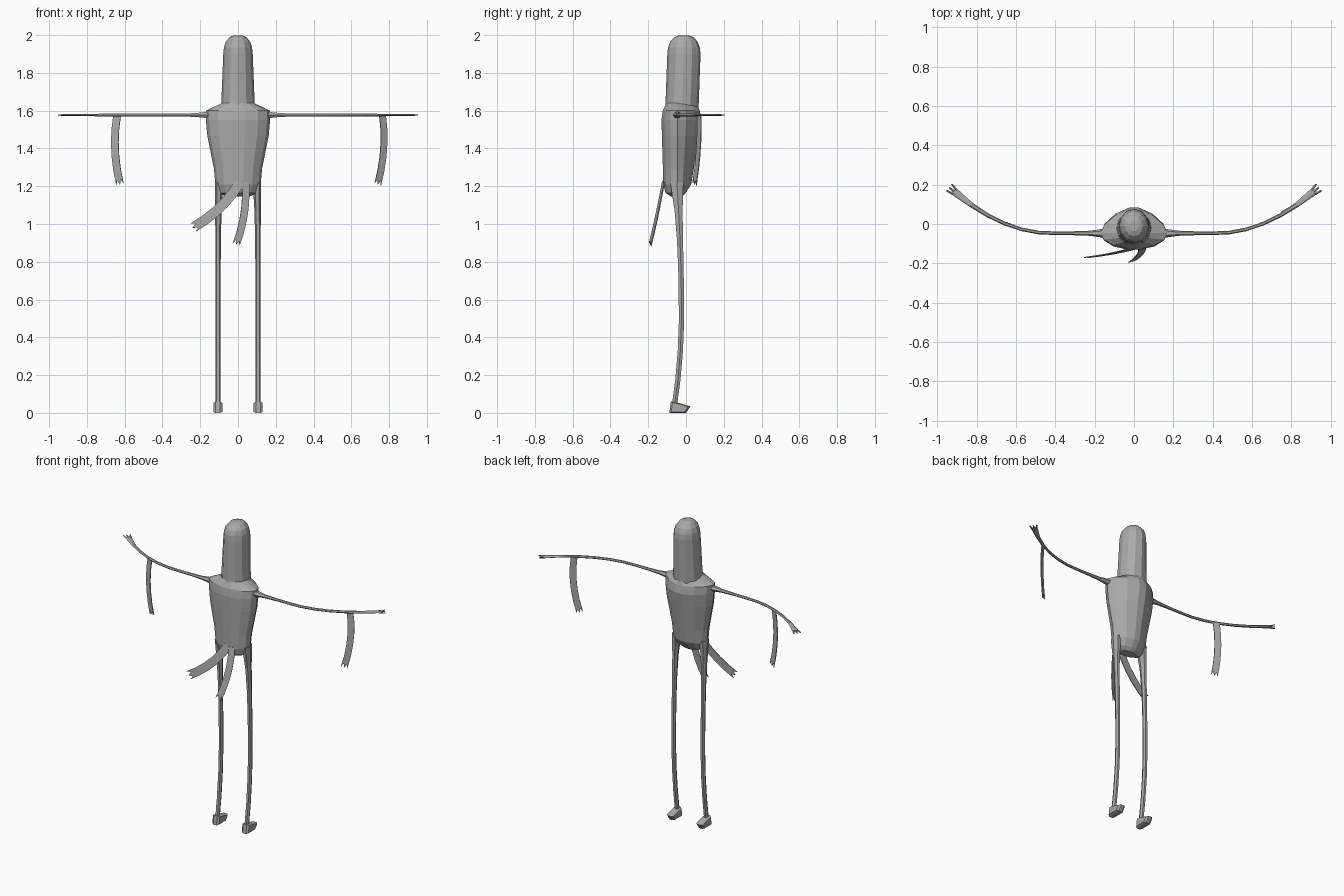
import bpy, bmesh, math
from mathutils import Vector

cube = bpy.data.objects.get("Cube")
if cube:
    bpy.data.objects.remove(cube, do_unlink=True)

colour = (0.4, 0.4, 0.4, 1)
grey = bpy.data.materials.new("plain_grey")
grey.use_nodes = True
grey.diffuse_color = colour
grey.node_tree.nodes["Principled BSDF"].inputs["Base Color"].default_value = colour


def finish(name, bm):
    """Turn a bmesh into a grey object in the scene."""
    bmesh.ops.recalc_face_normals(bm, faces=bm.faces)
    mesh = bpy.data.meshes.new(name)
    bm.to_mesh(mesh)
    bm.free()
    mesh.materials.append(grey)
    obj = bpy.data.objects.new(name, mesh)
    bpy.context.collection.objects.link(obj)
    return obj


def lerp(start, end, t):
    return start + (end - start) * t


def steps(count):
    """Evenly spaced fractions from zero to one."""
    return [i / (count - 1) for i in range(count)]


def turn(count):
    """Cosine and sine pairs around a full turn."""
    angles = [math.tau * i / count for i in range(count)]
    return [(math.cos(a), math.sin(a)) for a in angles]


def loft(name, rings):
    """Skin a list of equal-sized rings and cap both ends."""
    bm = bmesh.new()
    rows = [[bm.verts.new(point) for point in ring] for ring in rings]
    for low, high in zip(rows, rows[1:]):
        for i in range(len(low)):
            bm.faces.new((low[i - 1], low[i], high[i], high[i - 1]))
    bm.faces.new(rows[0])
    bm.faces.new(rows[-1])
    return finish(name, bm)


def torso_ring(z, half_width, front, back):
    """Ring that is round at the front and tapers to a blunt point behind."""
    middle = -0.045
    ring = []
    for c, s in turn(14):
        power = 1.25 if s > 0 else 1
        x = half_width * math.copysign(abs(c) ** power, c)
        reach = back - middle if s > 0 else front - middle
        ring.append((x, middle + reach * abs(s) ** power, z))
    return ring


def head_ring(z, scale):
    """Nearly round ring that leans back and narrows as it rises."""
    rise = min((z - 1.6) / 0.3, 1)
    width = lerp(0.09, 0.078, rise) * scale
    centre = lerp(-0.022, -0.011, rise)
    return [(width * c, centre + 0.088 * scale * s, z) for c, s in turn(12)]


def tube(name, path, side, sides=6):
    """Tube along (point, radius, other radius); side hints the first radius."""
    points = [Vector(point) for point, _, _ in path]
    rings = []
    for i, (_, wide, thick) in enumerate(path):
        along = points[min(i + 1, len(points) - 1)] - points[max(i - 1, 0)]
        across = (side - side.project(along)).normalized()
        normal = along.cross(across).normalized()
        rings.append([points[i] + across * wide * c + normal * thick * s
                      for c, s in turn(sides)])
    return loft(name, rings)


def ribbon(name, start, bend, end, width, normal):
    """Thin curved strip with a notched free end."""
    start, bend, end, normal = map(Vector, (start, bend, end, normal))
    bm = bmesh.new()
    rows = []
    for t in steps(6):
        first, second = start.lerp(bend, t), bend.lerp(end, t)
        along = (second - first).normalized()
        across = along.cross(normal).normalized() * width
        row = []
        for k in steps(5):
            point = first.lerp(second, t) + across * (k - 0.5)
            if t == 1 and k in (0.25, 0.75):
                point -= along * 0.025
            row.append(bm.verts.new(point))
        rows.append(row)
    for low, high in zip(rows, rows[1:]):
        for i in range(1, len(low)):
            bm.faces.new((low[i - 1], low[i], high[i], high[i - 1]))
    thickness = finish(name, bm).modifiers.new("thickness", "SOLIDIFY")
    thickness.thickness = 0.005
    thickness.offset = 0


def arm_point(x):
    """Straight out from the shoulder, then sweeping rearward."""
    return Vector((x, 0.87 * max(x - 0.42, 0) ** 2 - 0.047, 1.577))


def mirrored(point, sign):
    return Vector((point[0] * sign, point[1], point[2]))


# Torso: rounded underside, widening chest, sloping shoulders
underside = [torso_ring(1.145, 0.06, -0.08, -0.02), torso_ring(1.165, 0.105, -0.11, 0)]
chest = []
for t in steps(5):
    swell = t * t * (3 - 2 * t)
    chest.append(torso_ring(lerp(1.21, 1.55, t), lerp(0.12, 0.17, swell),
                            lerp(-0.122, -0.132, t), lerp(0.03, 0.087, t)))
shoulders = [torso_ring(1.6, 0.17, -0.125, 0.077), torso_ring(1.64, 0.085, -0.105, 0.06)]
loft("torso", underside + chest + shoulders)

# Tall head with a rounded crown
column = [head_ring(lerp(1.58, 1.9, t), 1) for t in steps(4)]
crown = [head_ring(1.9 + 0.1 * math.sin(a), math.cos(a) ** 0.7) for a in (0.35, 0.7, 1.1, 1.4)]
loft("head", column + crown)

for label, sign in (("left", 1), ("right", -1)):
    # Long leg, flared at the hip and bent at the knee
    leg = []
    for t in steps(9):
        z = lerp(1.22, 0.03, t)
        flare = (z / 1.22) ** 8
        bend = (0.05 if z > 0.52 else 0.16) * (z - 0.52) ** 2
        centre = (lerp(0.106, 0.1, flare), -0.024 - bend, z)
        leg.append((mirrored(centre, sign), 0.014 + 0.008 * flare, 0.016 + 0.024 * flare))
    tube(label + "_leg", leg, Vector((1, 0, 0)))

    # Foot: a side profile with narrowed flanks
    profile = [(-0.088, 0), (-0.08, 0.06), (-0.045, 0.055), (0.024, 0.035), (0, 0)]
    foot = []
    for offset in (-0.024, -0.012, 0.012, 0.024):
        scale = 0.8 if abs(offset) > 0.02 else 1
        foot.append([(sign * 0.107 + offset, lerp(-0.04, y, scale), lerp(0.025, z, scale))
                     for y, z in profile])
    loft(label + "_foot", foot)

    # Arm: thick at the shoulder, slim along its length, flat at the hand
    arm = []
    for t in steps(10):
        root, hand = (1 - t) ** 12, t ** 9
        arm.append((mirrored(arm_point(lerp(0.14, 0.915, t)), sign),
                    0.009 + 0.016 * root + 0.011 * hand,
                    0.008 + 0.014 * root - 0.003 * hand))
    tube(label + "_arm", arm, Vector((0, 1, 0)))

    # Three short spread fingers
    wrist = arm_point(0.91)
    along = (wrist - arm_point(0.88)).normalized()
    across = Vector((-along.y, along.x, 0))
    for finger, k in (("rear", 1), ("middle", 0), ("front", -1)):
        base = wrist + across * k * 0.013
        tip = base + along * 0.038 + across * k * 0.008
        tube(label + "_" + finger + "_finger",
             [(mirrored(base, sign), 0.007, 0.005), (mirrored(tip, sign), 0.004, 0.003)],
             Vector((0, 1, 0)), 4)

# Ribbons hanging from the arms
ribbon("left_arm_ribbon", (0.765, 0.07, 1.575), (0.79, 0.075, 1.4), (0.74, 0.045, 1.21),
       0.04, (-0.5, 0.85, 0))
ribbon("right_arm_ribbon", (-0.64, 0, 1.575), (-0.67, 0, 1.4), (-0.625, 0, 1.21),
       0.042, (0.35, 0.93, 0))

# Ribbons trailing from the front of the waist
ribbon("wide_waist_ribbon", (0.01, -0.12, 1.22), (-0.08, -0.15, 1.07), (-0.24, -0.17, 0.98),
       0.053, (0, 1, 0))
ribbon("narrow_waist_ribbon", (0.04, -0.12, 1.22), (0.05, -0.15, 1.05), (-0.01, -0.19, 0.89),
       0.04, (-0.3, 1, 0))
